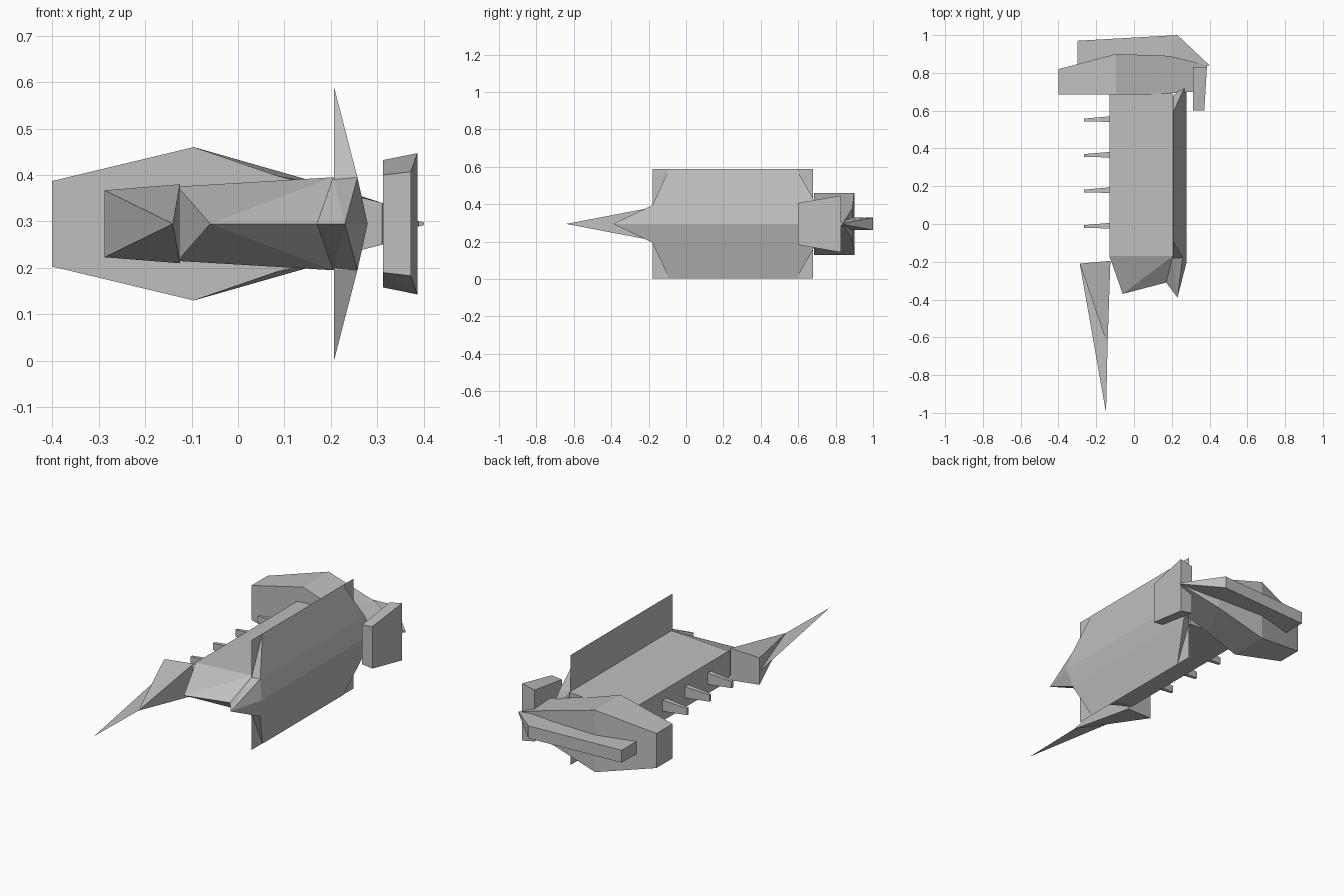
import bpy, bmesh

if "Cube" in bpy.data.objects:
    bpy.data.objects.remove(bpy.data.objects["Cube"])

MID = 0.295  # height of the mirror plane

grey = bpy.data.materials.new("hull_grey")
grey.diffuse_color = (0.52, 0.52, 0.52, 1)
grey.use_nodes = True
grey.node_tree.nodes["Principled BSDF"].inputs["Base Color"].default_value = grey.diffuse_color


def finish(name, bm):
    bmesh.ops.recalc_face_normals(bm, faces=bm.faces)
    me = bpy.data.meshes.new(name)
    bm.to_mesh(me)
    bm.free()
    me.materials.append(grey)
    ob = bpy.data.objects.new(name, me)
    bpy.context.collection.objects.link(ob)
    return ob


def hull(name, pts):
    """Convex solid from (x, y, half height) points mirrored about MID."""
    bm = bmesh.new()
    for x, y, h in pts:
        for s in ((1, -1) if h else (1,)):
            bm.verts.new((x, y, MID + s * h))
    bmesh.ops.convex_hull(bm, input=bm.verts[:])
    bmesh.ops.dissolve_limit(bm, angle_limit=0.01, verts=bm.verts[:], edges=bm.edges[:])
    return finish(name, bm)


def loft(name, sections):
    """Solid through sections, each (front x, y, half height, back x, y, half height)."""
    bm = bmesh.new()
    rings = []
    for ax, ay, ah, bx, by, bh in sections:
        rings.append([bm.verts.new(p) for p in (
            (ax, ay, MID - ah), (bx, by, MID - bh),
            (bx, by, MID + bh), (ax, ay, MID + ah))])
    for r, q in zip(rings, rings[1:]):
        for i in range(4):
            j = (i + 1) % 4
            bm.faces.new((r[i], r[j], q[j], q[i]))
    bm.faces.new(rings[0])
    bm.faces.new(rings[-1])
    return finish(name, bm)


def sheet(name, pts):
    """Single flat face."""
    bm = bmesh.new()
    bm.faces.new([bm.verts.new(p) for p in pts])
    return finish(name, bm)


# Long main body and the wedge nose in front of it
hull("body", [(x, y, h) for y in (-0.17, 0.69) for x, h in ((-0.13, 0.08), (0.205, 0.1))])
hull("nose", [(-0.13, -0.17, 0.08), (0.205, -0.17, 0.1), (-0.06, -0.37, 0), (0.17, -0.31, 0)])

# Pointed horn on the right of the nose
hull("horn", [(0.17, -0.31, 0), (0.23, -0.39, 0), (0.205, -0.17, 0.1),
              (0.257, -0.18, 0.1), (0.279, -0.2, 0)])

# Tall side shield: faceted shell on a thin backing plate
hull("shield_shell", [(0.207, -0.09, 0.293), (0.207, 0.59, 0.293),
                      (0.207, -0.18, 0.1), (0.207, 0.68, 0.1),
                      (0.257, -0.18, 0.1), (0.257, 0.7, 0.1),
                      (0.279, -0.2, 0), (0.279, 0.74, 0)])
sheet("shield_plate", [(0.206, -0.18, 0.003), (0.206, 0.68, 0.003),
                       (0.206, 0.68, 0.588), (0.206, -0.18, 0.588)])

# Front spike with a flat blade through its middle
hull("front_spike", [(-0.287, -0.21, 0.072), (-0.125, -0.195, 0.085), (-0.14, -0.64, 0)])
sheet("front_blade", [(-0.287, -0.21, MID), (-0.148, -1.0, MID),
                      (-0.14, -0.64, MID), (-0.135, -0.2, MID)])

# Row of small studs along the left side
for i in range(4):
    y = -0.012 + i * 0.188
    hull(f"stud_{i + 1}", [(-0.265, y - 0.008, 0.018), (-0.265, y + 0.006, 0.018),
                           (-0.125, y - 0.012, 0.03), (-0.125, y + 0.018, 0.03)])

# Broad tail block that narrows towards the right
loft("tail_block", [(-0.4, 0.685, 0.092, -0.4, 0.82, 0.092),
                    (-0.095, 0.685, 0.165, -0.095, 0.9, 0.165),
                    (0.085, 0.685, 0.103, 0.185, 0.89, 0.085),
                    (0.31, 0.7, 0.045, 0.39, 0.84, 0.004)])

# Slim arm hooking back behind the tail
loft("tail_arm", [(-0.3, 0.84, 0.033, -0.3, 0.97, 0.033),
                  (0.2, 0.87, 0.033, 0.23, 1.0, 0.033),
                  (0.33, 0.82, 0.02, 0.4, 0.84, 0.003)])

# Upright end block on the right
hull("end_block", [(0.312, 0.6, 0.105), (0.372, 0.6, 0.112),
                   (0.312, 0.83, 0.137), (0.386, 0.83, 0.152)])
